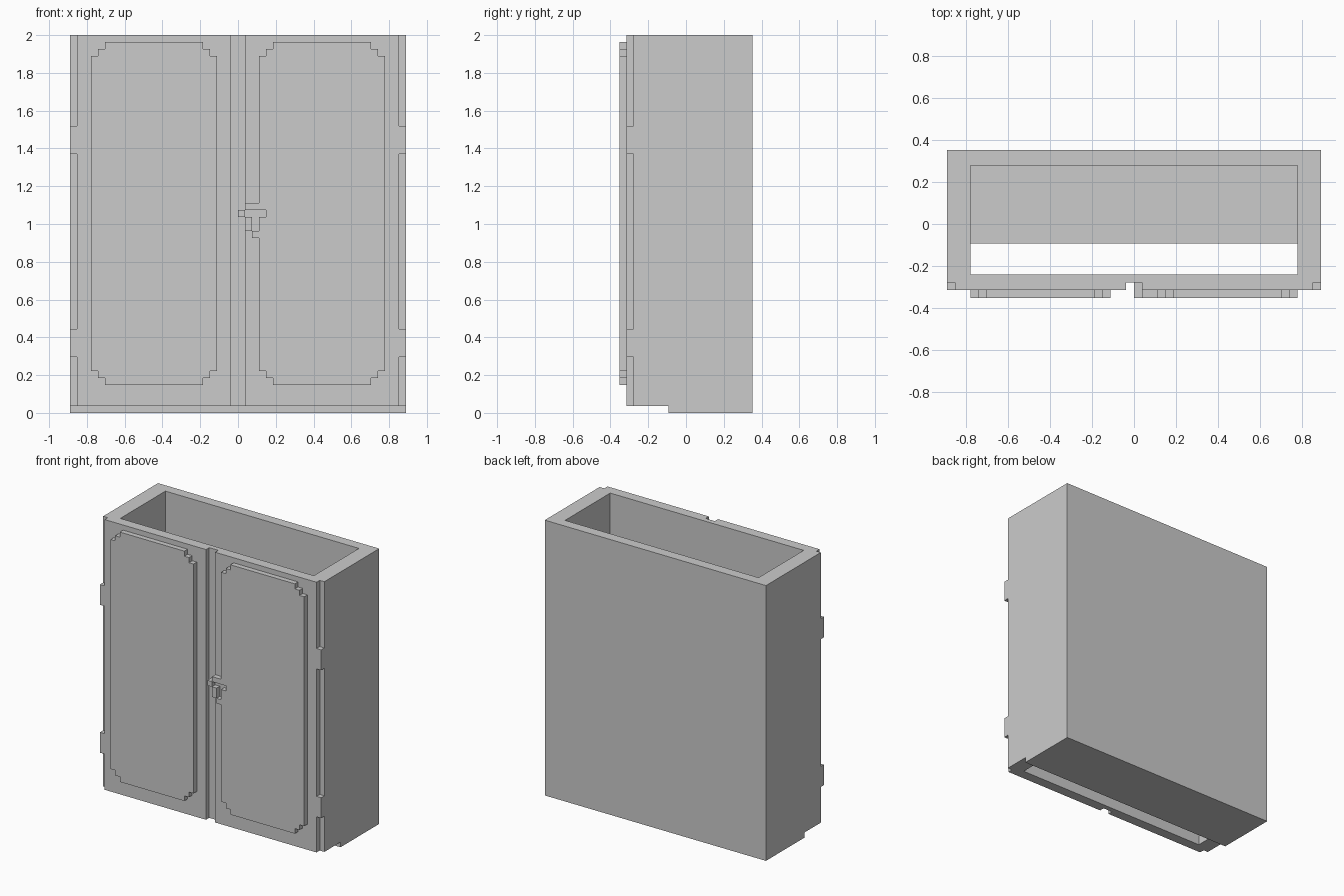
import bpy, bmesh
from mathutils import Vector

if "Cube" in bpy.data.objects:
    bpy.data.objects.remove(bpy.data.objects["Cube"])

U = 1 / 27  # the whole cabinet sits on a grid of this step


def finish(name, bm):
    bmesh.ops.recalc_face_normals(bm, faces=bm.faces)
    bmesh.ops.scale(bm, vec=(U, U, U), verts=bm.verts)
    mesh = bpy.data.meshes.new(name)
    bm.to_mesh(mesh)
    bm.free()
    obj = bpy.data.objects.new(name, mesh)
    bpy.context.collection.objects.link(obj)
    return obj


def box(name, x0, x1, y0, y1, z0, z1):
    bm = bmesh.new()
    bmesh.ops.create_cube(bm, size=1)
    for v in bm.verts:
        v.co = Vector((x1 if v.co.x > 0 else x0,
                       y1 if v.co.y > 0 else y0,
                       z1 if v.co.z > 0 else z0))
    return finish(name, bm)


def panel(name, outline, y0, y1):
    bm = bmesh.new()
    face = bm.faces.new([bm.verts.new((x, y1, z)) for x, z in outline])
    ext = bmesh.ops.extrude_face_region(bm, geom=[face])
    verts = [g for g in ext["geom"] if isinstance(g, bmesh.types.BMVert)]
    bmesh.ops.translate(bm, verts=verts, vec=(0, y0 - y1, 0))
    return finish(name, bm)


def cut(target, cutter):
    cutter.hide_render = True
    cutter.hide_set(True)
    mod = target.modifiers.new(cutter.name, "BOOLEAN")
    mod.operation = "DIFFERENCE"
    mod.solver = "EXACT"
    mod.object = cutter


# Cabinet walls: open tube with a groove between the doors
walls = box("cabinet_walls", -24, 24, -8.5, 9.5, 1, 54)
cut(walls, box("interior_cutter", -21, 21, -6.5, 7.5, -2, 58))
cut(walls, box("door_gap_cutter", -1, 1, -10, -7.5, -2, 58))

# Corner notches, left solid where the hinges are
for side in (-1, 1):
    x0, x1 = sorted((side * 23, side * 26))
    for i, (z0, z1) in enumerate(((-2, 8), (12, 37), (41, 58))):
        cut(walls, box(f"corner_cutter_{side}_{i}", x0, x1, -10, -7.5, z0, z1))

# Floor, stopping short of the front
box("floor", -24, 24, -2.5, 9.5, 0, 1)

# Raised door panels with stepped corners
outer = [(5, 53), (19, 53), (19, 52), (20, 52), (20, 51), (21, 51),
         (21, 6), (20, 6), (20, 5), (19, 5), (19, 4), (5, 4),
         (5, 5), (4, 5), (4, 6), (3, 6)]
inner_top = [(3, 51), (4, 51), (4, 52), (5, 52)]
latch_edge = [(3, 25), (2, 25), (2, 26), (3, 26), (3, 28), (4, 28),
              (4, 29), (1, 29), (1, 30), (3, 30)]
panel("left_door_panel", [(-x, z) for x, z in outer + inner_top], -9.5, -8.5)
panel("right_door_panel", outer + latch_edge + inner_top, -9.5, -8.5)

# Latch
box("latch_handle", 1, 2, -9.5, -8.5, 26, 28)
box("latch_bolt", 0, 1, -9.5, -7.5, 28, 29)
